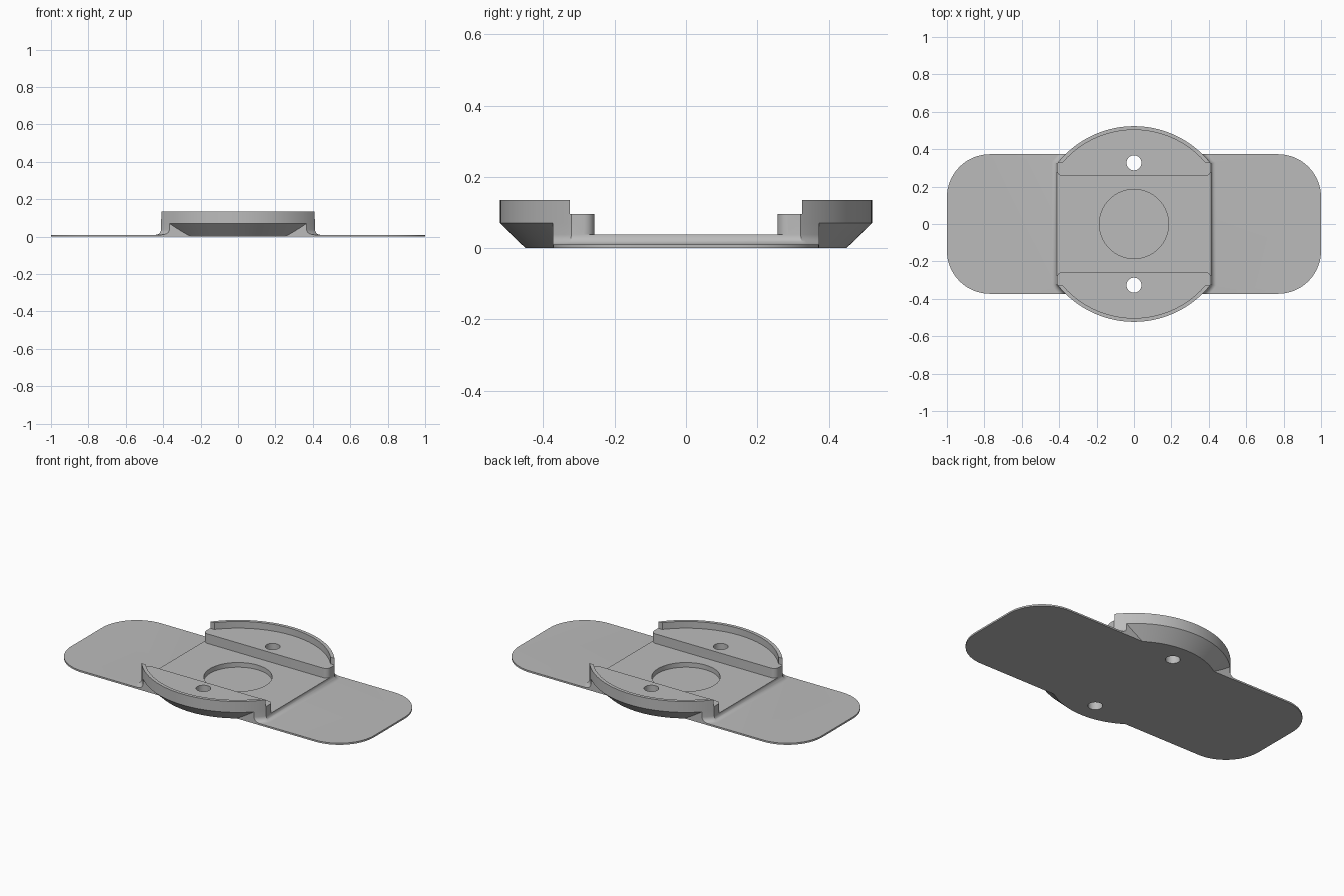
import bpy, bmesh, math

cube = bpy.data.objects.get("Cube")
if cube:
    bpy.data.objects.remove(cube, do_unlink=True)

grey = bpy.data.materials.new("plain_grey")
grey.use_nodes = True
grey.diffuse_color = (0.5, 0.5, 0.5, 1)
grey.node_tree.nodes["Principled BSDF"].inputs["Base Color"].default_value = (0.5, 0.5, 0.5, 1)

R, W, D = 0.523, 0.412, 0.373       # drum radius, drum half width, plate half depth
PLATE, FLOOR, LEDGE, TOP = 0.01, 0.038, 0.095, 0.135
F = FLOOR - PLATE                   # fillet radius


def finish(name, bm):
    bmesh.ops.recalc_face_normals(bm, faces=bm.faces)
    mesh = bpy.data.meshes.new(name)
    bm.to_mesh(mesh)
    bm.free()
    mesh.materials.append(grey)
    ob = bpy.data.objects.new(name, mesh)
    bpy.context.collection.objects.link(ob)
    return ob


def prism(name, points, vector):
    bm = bmesh.new()
    face = bm.faces.new([bm.verts.new(p) for p in points])
    ext = bmesh.ops.extrude_face_region(bm, geom=[face])
    verts = [v for v in ext["geom"] if isinstance(v, bmesh.types.BMVert)]
    bmesh.ops.translate(bm, verts=verts, vec=vector)
    return finish(name, bm)


def box(name, x, y, z0, z1):
    pts = [(-x, -y, z0), (x, -y, z0), (x, y, z0), (-x, y, z0)]
    return prism(name, pts, (0, 0, z1 - z0))


def lathe(name, profile, y=0, n=128):
    bm = bmesh.new()
    rings = []
    for r, z in profile:
        rings.append([bm.verts.new((r * math.cos(2 * math.pi * i / n),
                                    y + r * math.sin(2 * math.pi * i / n), z)) for i in range(n)])
    for a, b in zip(rings, rings[1:]):
        for i in range(n):
            j = (i + 1) % n
            bm.faces.new((a[i], a[j], b[j], b[i]))
    bm.faces.new(rings[0])
    bm.faces.new(rings[-1])
    return finish(name, bm)


def combine(ob, other, operation):
    mod = ob.modifiers.new("combine", "BOOLEAN")
    mod.operation, mod.solver, mod.object = operation, "EXACT", other
    bpy.context.view_layer.update()
    graph = bpy.context.evaluated_depsgraph_get()
    mesh = bpy.data.meshes.new_from_object(ob.evaluated_get(graph))
    ob.modifiers.clear()
    ob.data = mesh
    bpy.data.objects.remove(other, do_unlink=True)


def arc(cx, cy, r, start, end, n):
    angles = [math.radians(start + (end - start) * i / n) for i in range(n + 1)]
    return [(cx + r * math.cos(a), cy + r * math.sin(a)) for a in angles]


# Thin rounded base plate
c = 0.23
outline = []
for k, (sx, sy) in enumerate([(1, 1), (-1, 1), (-1, -1), (1, -1)]):
    outline += arc(sx * (1 - c), sy * (D - c), c, 90 * k, 90 * k + 90, 20)
body = prism("mounting_plate", [(x, y, 0) for x, y in outline], (0, 0, PLATE))

# Filleted foot that joins the drum to the plate
fillet = arc(F, FLOOR, F, 270, 180, 8)      # outward offset, height
foot = lathe("foot", [(R + F, 0)] + [(R + o, z) for o, z in fillet] + [(R, 0.07)])
half = [(W + F, 0)] + [(W + o, z) for o, z in fillet] + [(W, 0.1)]
section = half + [(-x, z) for x, z in reversed(half)]
combine(foot, prism("foot_clip", [(x, -D, z) for x, z in section], (0, 2 * D, 0)), "INTERSECT")

# Drum with tapered underside and flat sides
drum = lathe("drum", [(0.45, 0), (R, 0.07), (R, TOP)])
combine(drum, box("drum_clip", W, 1, -0.1, 0.3), "INTERSECT")
combine(body, foot, "UNION")
combine(body, drum, "UNION")

# Recess inside the curved rims
combine(body, lathe("rim_cut", [(0.503, LEDGE), (0.503, 0.3)]), "DIFFERENCE")
combine(body, box("rim_end_cut", 0.6, 0.325, LEDGE, 0.31), "DIFFERENCE")

# Cross channel between the ledges, with rounded ledge corners
r, edge = 0.03, 0.257
corner = arc(W - r, edge + r, r, 270, 360, 8) + [(0.6, edge + r)]
upper = corner[::-1] + [(-x, y) for x, y in corner]
channel = upper + [(x, -y) for x, y in reversed(upper)]
combine(body, prism("channel_cut", [(x, y, FLOOR) for x, y in channel], (0, 0, 0.3)), "DIFFERENCE")

# Round centre pocket and the two screw holes
combine(body, lathe("pocket_cut", [(0.185, PLATE), (0.185, 0.3)], n=96), "DIFFERENCE")
for side in (-1, 1):
    combine(body, lathe("hole_cut", [(0.04, -0.1), (0.04, 0.3)], side * 0.327, 48), "DIFFERENCE")

bpy.ops.object.select_all(action="DESELECT")
body.select_set(True)
bpy.context.view_layer.objects.active = body
bpy.ops.object.shade_smooth_by_angle(angle=math.radians(25))
